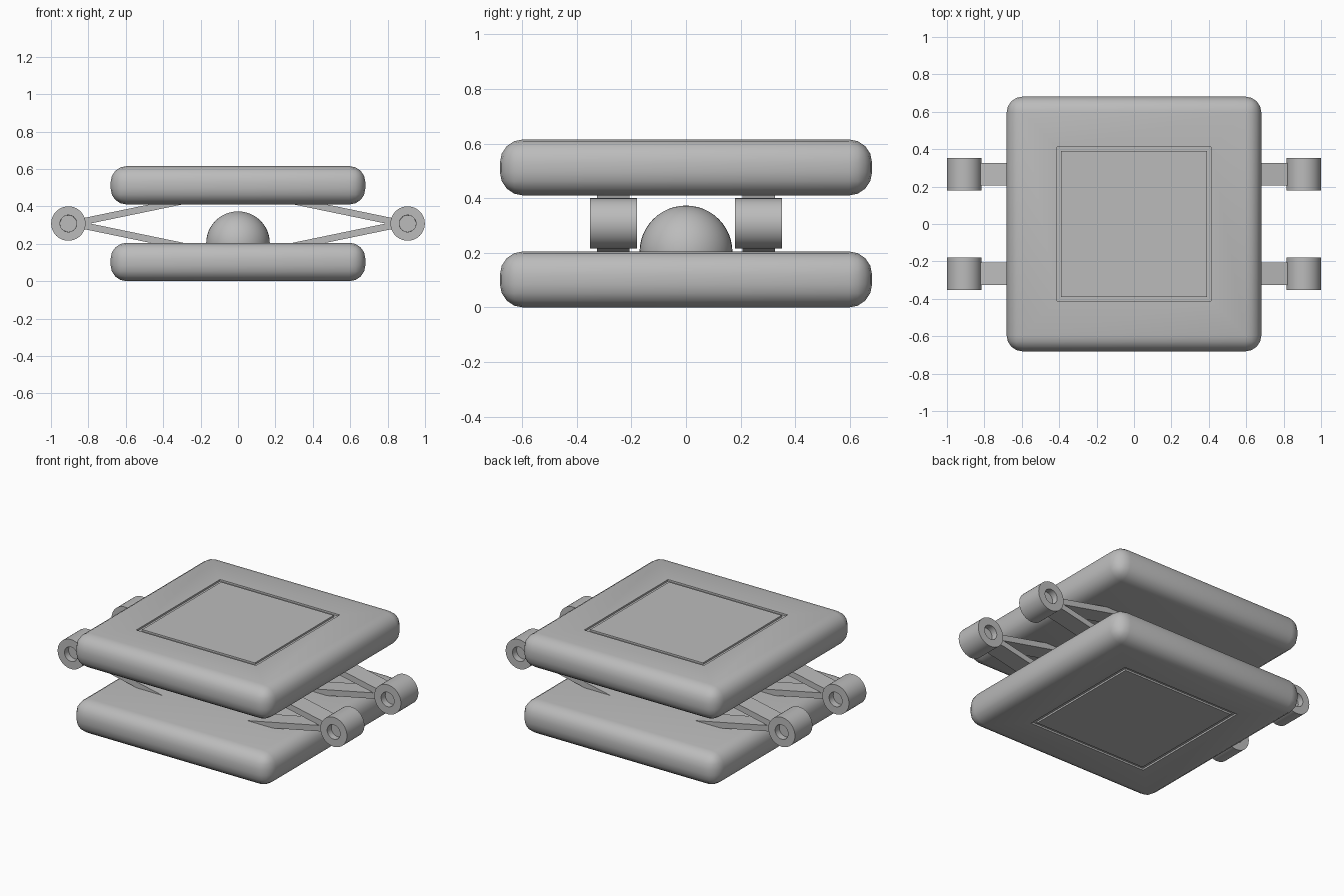
import bpy, bmesh, math
from mathutils import Matrix, Vector

cube = bpy.data.objects.get("Cube")
if cube:
    bpy.data.objects.remove(cube, do_unlink=True)

GREY = (0.5, 0.5, 0.5, 1)
mat = bpy.data.materials.new("plain grey")
mat.use_nodes = True
mat.diffuse_color = GREY
mat.node_tree.nodes["Principled BSDF"].inputs["Base Color"].default_value = GREY

MID = 0.308      # height of the hinge axis
HINGE_X = 0.907
HINGE_Y = 0.266


def finish(bm, name, angle=40):
    """Turn a bmesh into a shaded, coloured object."""
    bmesh.ops.recalc_face_normals(bm, faces=bm.faces)
    mesh = bpy.data.meshes.new(name)
    bm.to_mesh(mesh)
    bm.free()
    mesh.materials.append(mat)
    obj = bpy.data.objects.new(name, mesh)
    bpy.context.collection.objects.link(obj)
    bpy.ops.object.select_all(action="DESELECT")
    obj.select_set(True)
    bpy.context.view_layer.objects.active = obj
    bpy.ops.object.shade_smooth_by_angle(angle=math.radians(angle))
    return obj


def inset(bm, face, thickness, depth=0.0):
    bmesh.ops.inset_region(bm, faces=[face], thickness=thickness, depth=depth,
                           use_even_offset=True)


def plate(name, z, flip):
    """Rounded square slab with a square groove on its outer face."""
    bm = bmesh.new()
    bmesh.ops.create_cube(bm, size=1, matrix=Matrix.Diagonal((1.362, 1.362, 0.205, 1)))
    bmesh.ops.bevel(bm, geom=bm.edges[:], offset=0.085, segments=4,
                    profile=0.5, affect="EDGES")
    top = max(bm.faces, key=lambda f: f.calc_center_median().z)
    inset(bm, top, 0.183)
    inset(bm, top, 0.001, -0.01)
    inset(bm, top, 0.022)
    inset(bm, top, 0.001, 0.01)
    turn = Matrix.Rotation(math.pi if flip else 0, 4, "X")
    bm.transform(Matrix.Translation((0, 0, z)) @ turn)
    finish(bm, name)


def hinge(name, x, y):
    """Short cylinder along y with a round recess in each end."""
    bm = bmesh.new()
    bmesh.ops.create_cone(bm, cap_ends=True, segments=40, radius1=0.092,
                          radius2=0.092, depth=0.172)
    for end in [f for f in bm.faces if len(f.verts) > 4]:
        inset(bm, end, 0.047)
        inset(bm, end, 0.0005, -0.04)
    bm.transform(Matrix.Translation((x, y, MID)) @ Matrix.Rotation(math.pi / 2, 4, "X"))
    finish(bm, name)


def arm(name, side, y, up):
    """Flat bar sloping from the hinge into a plate."""
    start = Vector((side * 0.85, y, MID + up * 0.006))
    end = Vector((side * 0.27, y, MID + up * 0.126))
    d = end - start
    bm = bmesh.new()
    bmesh.ops.create_cube(bm, size=1, matrix=Matrix.Diagonal((d.length, 0.12, 0.036, 1)))
    tilt = Matrix.Rotation(-math.atan2(d.z, d.x), 4, "Y")
    bm.transform(Matrix.Translation((start + end) / 2) @ tilt)
    finish(bm, name, 30)


plate("lower_plate", 0.1025, True)
plate("upper_plate", 0.5125, False)

# Dome resting on the lower plate
bm = bmesh.new()
bmesh.ops.create_uvsphere(bm, u_segments=40, v_segments=24, radius=0.17)
bmesh.ops.bisect_plane(bm, geom=bm.verts[:] + bm.edges[:] + bm.faces[:],
                       plane_co=(0, 0, -0.005), plane_no=(0, 0, -1), clear_outer=True)
bm.transform(Matrix.Translation((0, 0, 0.203)))
finish(bm, "dome")

# Four hinges, each with an upper and a lower arm
for side, sname in ((1, "left"), (-1, "right")):
    for row, rname in ((-1, "front"), (1, "back")):
        hinge(f"{rname}_{sname}_hinge", side * HINGE_X, row * HINGE_Y)
        for up, uname in ((1, "upper"), (-1, "lower")):
            arm(f"{rname}_{sname}_{uname}_arm", side, row * HINGE_Y, up)
